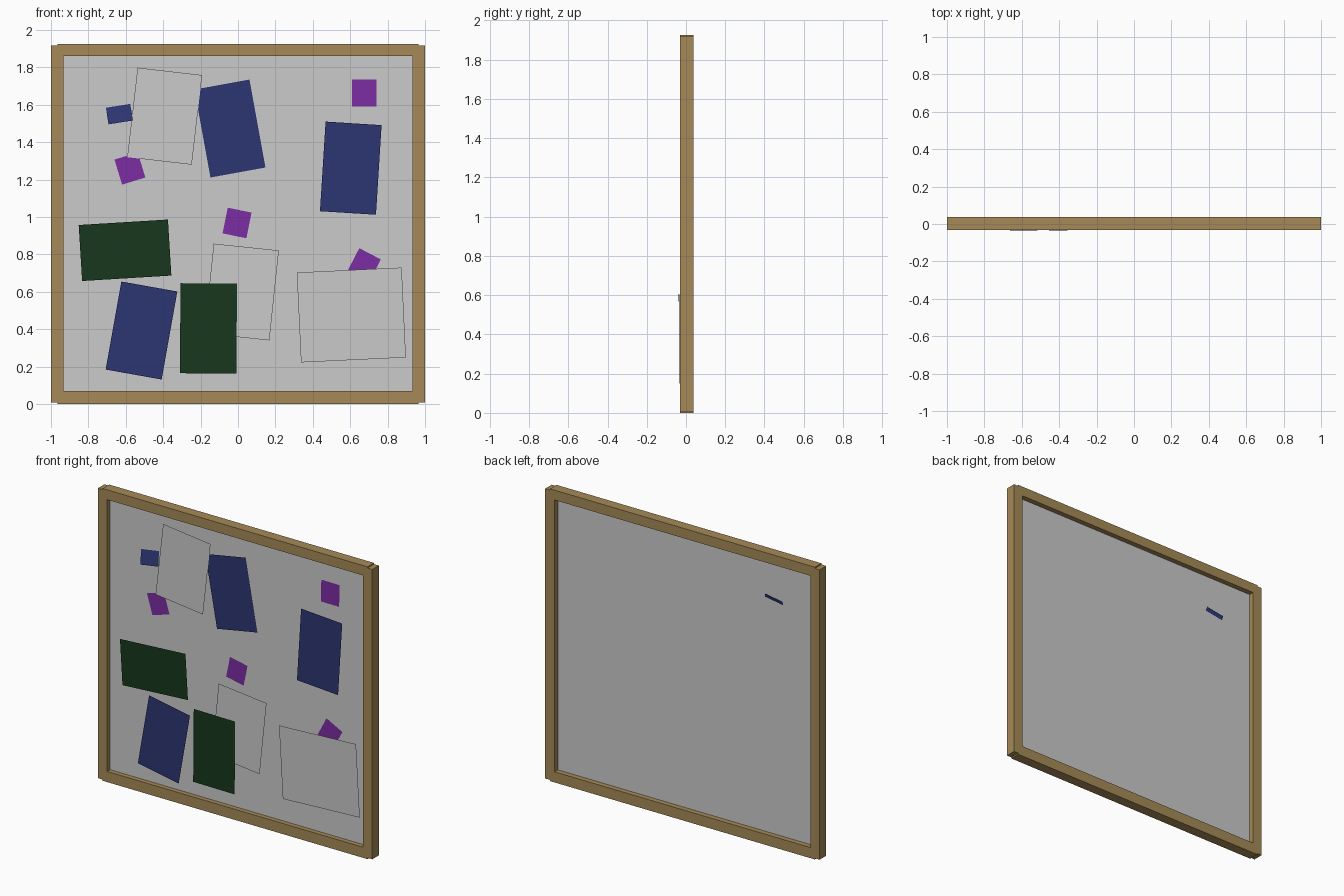
import bpy
from math import radians, sin, cos

if "Cube" in bpy.data.objects:
    bpy.data.objects.remove(bpy.data.objects["Cube"])


def material(name, rgb):
    m = bpy.data.materials.new(name)
    m.diffuse_color = (*rgb, 1)
    m.use_nodes = True
    m.node_tree.nodes["Principled BSDF"].inputs["Base Color"].default_value = m.diffuse_color
    return m


WOOD = material("wood", (0.38, 0.255, 0.095))
FELT = material("board_grey", (0.61, 0.61, 0.61))
WHITE = material("white_paper", (0.8, 0.8, 0.8))
BLUE = material("blue_paper", (0.025, 0.036, 0.168))
GREEN = material("green_paper", (0.009, 0.039, 0.013))
PURPLE = material("purple_paper", (0.2, 0.027, 0.37))


def box(name, x0, x1, y0, y1, z0, z1, mat):
    bpy.ops.mesh.primitive_cube_add(
        size=1, location=((x0 + x1) / 2, (y0 + y1) / 2, (z0 + z1) / 2))
    ob = bpy.context.object
    ob.name = name
    ob.scale = (x1 - x0, y1 - y0, z1 - z0)
    bpy.ops.object.transform_apply(location=False, rotation=False, scale=True)
    ob.data.materials.append(mat)
    return ob


def sheet(name, x, y, z, w, h, angle, mat, tilt=0.0, turn=0.0):
    """Flat paper turned in the board plane; tilt and turn slope it in depth."""
    a = radians(angle)
    verts = []
    for su, sv in ((-1, -1), (1, -1), (1, 1), (-1, 1)):
        u, v = su * w / 2, sv * h / 2
        verts.append((x + u * cos(a) - v * sin(a),
                      y + tilt * v + turn * u,
                      z + u * sin(a) + v * cos(a)))
    me = bpy.data.meshes.new(name)
    me.from_pydata(verts, [], [(0, 1, 2, 3)])
    me.materials.append(mat)
    bpy.context.collection.objects.link(bpy.data.objects.new(name, me))


# Frame: two posts and two slightly proud rails
F, B = -0.031, 0.037
box("left_post", -1, -0.932, F, B, 0.008, 1.917, WOOD)
box("right_post", 0.932, 1, F, B, 0.008, 1.917, WOOD)
box("bottom_rail", -0.965, 0.965, F, B, 0, 0.07, WOOD)
box("top_rail", -0.965, 0.965, F, B, 1.86, 1.925, WOOD)

# Thin backing board
box("board", -0.95, 0.95, 0, 0.003, 0.04, 1.89, FELT)

# Large sheets
sheet("white_sheet_top", -0.392, -0.012, 1.539, 0.347, 0.482, -6.6, WHITE)
sheet("white_sheet_middle", 0.019, -0.015, 0.599, 0.35, 0.483, -6, WHITE)
sheet("white_sheet_right", 0.606, -0.018, 0.476, 0.561, 0.481, 2.7, WHITE, -0.015)
sheet("blue_sheet_top", -0.043, -0.008, 1.473, 0.299, 0.478, 10.3, BLUE)
sheet("blue_sheet_right", 0.603, -0.012, 1.261, 0.30, 0.48, -3.6, BLUE)
sheet("blue_sheet_bottom", -0.516, -0.0345, 0.393, 0.304, 0.478, -10.1, BLUE, -0.006, -0.008)
sheet("green_sheet_left", -0.604, -0.012, 0.822, 0.478, 0.30, 3.5, GREEN)
sheet("green_sheet_bottom", -0.158, -0.022, 0.404, 0.302, 0.481, -0.5, GREEN)

# Small square notes; the blue one leans back through the board
sheet("purple_note_top", 0.675, -0.004, 1.663, 0.132, 0.144, -0.5, PURPLE)
sheet("purple_note_left", -0.578, -0.005, 1.259, 0.13, 0.14, 17, PURPLE)
sheet("purple_note_middle", -0.005, -0.005, 0.968, 0.13, 0.14, -11.5, PURPLE)
sheet("purple_note_right", 0.674, -0.005, 0.741, 0.13, 0.14, -27.5, PURPLE)
sheet("blue_note", -0.637, -0.008, 1.568, 0.132, 0.126, 9, BLUE, 0.3)
